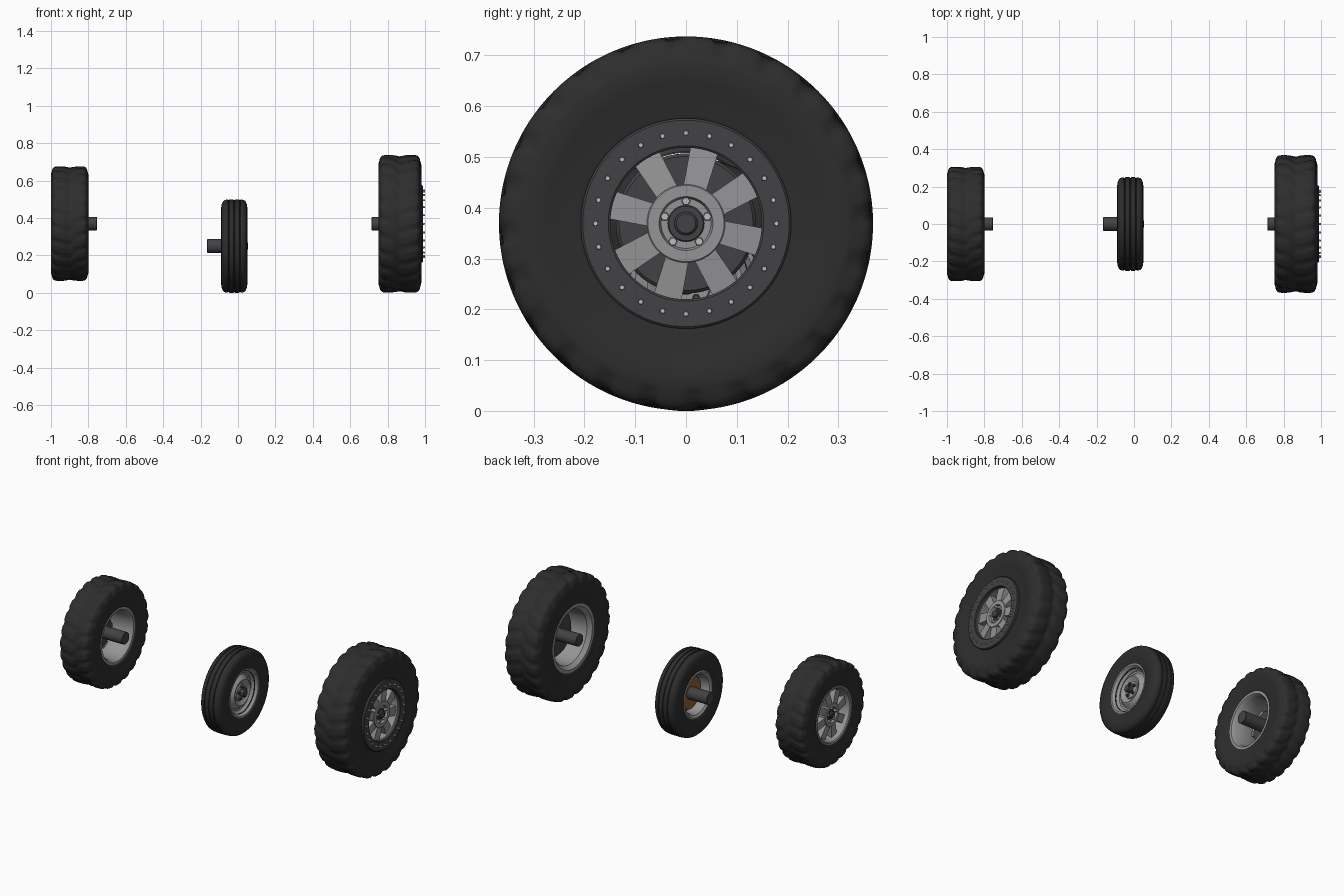
import bpy, bmesh, math
from mathutils import Matrix, Vector

if "Cube" in bpy.data.objects:
    bpy.data.objects.remove(bpy.data.objects["Cube"])

TAU = 2 * math.pi


def material(name, r, g, b):
    m = bpy.data.materials.new(name)
    m.diffuse_color = (r, g, b, 1)
    m.use_nodes = True
    m.node_tree.nodes["Principled BSDF"].inputs["Base Color"].default_value = m.diffuse_color
    return m


RUBBER = material("rubber", 0.026, 0.026, 0.027)
DARK = material("dark_metal", 0.055, 0.055, 0.06)
RIM = material("rim_metal", 0.3, 0.3, 0.31)
COPPER = material("brake_brown", 0.3, 0.12, 0.04)
BRIGHT = material("bolt_metal", 0.5, 0.5, 0.5)


def finish(bm, name, wheel, mat, angle=35):
    """Place a part built in wheel space (+x = outer face, axis at origin)."""
    cx, cz, side = wheel
    for v in bm.verts:
        v.co = Vector((cx + side * v.co.x, v.co.y, cz + v.co.z))
    bmesh.ops.remove_doubles(bm, verts=bm.verts, dist=1e-5)
    bmesh.ops.recalc_face_normals(bm, faces=bm.faces)
    me = bpy.data.meshes.new(name)
    bm.to_mesh(me)
    bm.free()
    ob = bpy.data.objects.new(name, me)
    bpy.context.collection.objects.link(ob)
    me.materials.append(mat)
    bpy.ops.object.select_all(action='DESELECT')
    ob.select_set(True)
    bpy.context.view_layer.objects.active = ob
    bpy.ops.object.shade_smooth_by_angle(angle=math.radians(angle))
    return ob


def lathe(name, wheel, profile, mat, segs=64, shape=None, angle=35):
    """Spin a closed (x, r) profile round the wheel axis."""
    bm = bmesh.new()
    rings = []
    for i in range(segs):
        a = TAU * i / segs
        ring = []
        for x, r in profile:
            if shape:
                x, r = shape(x, r, a)
            ring.append(bm.verts.new((x, r * math.cos(a), r * math.sin(a))))
        rings.append(ring)
    n = len(profile)
    for i in range(segs):
        p, q = rings[i], rings[(i + 1) % segs]
        for j in range(n):
            k = (j + 1) % n
            if profile[j][1] > 0 or profile[k][1] > 0:
                bm.faces.new((p[j], p[k], q[k], q[j]))
    return finish(bm, name, wheel, mat, angle)


def disc(name, wheel, x0, x1, r, mat, bevel=0.002):
    return lathe(name, wheel, [(x0, 0), (x0, r - bevel), (x0 + bevel, r),
                               (x1 - bevel, r), (x1, r - bevel), (x1, 0)], mat, 48)


def bolts(name, wheel, count, ring_r, x0, x1, r, mat, sides=6):
    bm = bmesh.new()
    for i in range(count):
        a = TAU * (i / count + 0.25)
        m = (Matrix.Translation(((x0 + x1) / 2, ring_r * math.cos(a), ring_r * math.sin(a)))
             @ Matrix.Rotation(math.pi / 2, 4, 'Y'))
        bmesh.ops.create_cone(bm, cap_ends=True, segments=sides, radius1=r,
                              radius2=r * 0.85, depth=x1 - x0, matrix=m)
    return finish(bm, name, wheel, mat)


def spokes(name, wheel, count, start, r0, r1, w0, w1, back0, front0, back1, front1, mat):
    """Tapered radial blades, end 0 at the hub and end 1 at the barrel."""
    bm = bmesh.new()
    for i in range(count):
        rot = Matrix.Rotation(math.radians(start) + TAU * i / count, 4, 'X')
        ends = []
        for r, w, b, f in ((r0, w0, back0, front0), (r1, w1, back1, front1)):
            pts = [(b, -w / 2), (f, -w / 2), (f, w / 2), (b, w / 2)]
            ends.append([bm.verts.new(rot @ Vector((x, r, z))) for x, z in pts])
        for j in range(4):
            k = (j + 1) % 4
            bm.faces.new((ends[0][j], ends[0][k], ends[1][k], ends[1][j]))
        bm.faces.new(ends[0])
        bm.faces.new(ends[1])
    return finish(bm, name, wheel, mat)


def off_road_tyre(name, wheel, R, half, bead, lugs=24):
    """Chunky tyre: stepped sidewalls, chevron lugs and a centre groove."""
    mid = bead + 0.46 * (R - bead)
    side = [(0.78, bead - 0.012), (0.92, bead), (0.965, bead + 0.02), (0.985, mid - 0.002),
            (1.0, mid + 0.002), (1.0, 0.86 * R), (0.985, 0.883 * R), (0.955, 0.91 * R),
            (0.93, 0.945 * R), (0.88, 0.975 * R), (0.8, 0.993 * R), (0.68, R),
            (0.55, R), (0.42, R), (0.3, 0.998 * R), (0.18, 0.992 * R), (0.08, 0.983 * R)]
    side = [(x * half, r) for x, r in side]
    profile = side + [(0, 0.98 * R)] + [(-x, r) for x, r in reversed(side)]

    def tread(x, r, a):
        u = abs(x) / half
        skew = 0 if x > 0 else 0.5 * min(1, u * 3)
        wave = math.cos(lugs * a + 2.2 * u + TAU * skew)
        gap = min(1, max(0, -wave * 1.6 - 0.1))
        zone = min(1, max(0, (r / R - 0.885) / 0.06))
        depth = 0.012 + 0.026 * max(0, u - 0.5)
        return x * (1 - 0.025 * gap * zone), r - R * depth * gap * zone

    return lathe(name, wheel, profile, RUBBER, 240, tread, 40)


def axle(name, wheel, x0, x1, r):
    return disc(name, wheel, x0, x1, r, DARK)


def spoked_centre(prefix, wheel, k, face, barrel_r):
    """Spokes, hub, cap and lug nuts; face is the hub front."""
    spokes(prefix + "_spokes", wheel, 8, 31, 0.07 * k, barrel_r + 0.003, 0.046 * k, 0.056 * k,
           face - 0.045, face - 0.004, face - 0.045, face - 0.012, RIM)
    lathe(prefix + "_hub", wheel, [(face - 0.05, 0), (face - 0.05, 0.075 * k), (face - 0.002, 0.077 * k),
                                   (face, 0.075 * k), (face, 0.053 * k), (face - 0.012, 0.049 * k),
                                   (face - 0.012, 0)], RIM)
    disc(prefix + "_hub_flange", wheel, face - 0.014, face - 0.009, 0.036 * k, DARK)
    disc(prefix + "_hub_cap", wheel, face - 0.012, face + 0.006, 0.023 * k, DARK, 0.004)
    bolts(prefix + "_lug_nuts", wheel, 5, 0.044 * k, face - 0.013, face + 0.002, 0.009 * k, BRIGHT)


# Right wheel: large off-road tyre with bolted bead ring
big = (0.865, 0.369, 1)
off_road_tyre("large_tyre", big, 0.368, 0.115, 0.195)
lathe("large_rim_barrel", big, [(-0.108, 0.2), (-0.108, 0.182), (-0.085, 0.162), (0.107, 0.15),
                                (0.107, 0.19), (0.09, 0.185), (0.07, 0.165), (-0.08, 0.172),
                                (-0.09, 0.19)], RIM, 96)
lathe("bead_ring", big, [(0.1, 0.207), (0.119, 0.207), (0.123, 0.203), (0.123, 0.153),
                         (0.12, 0.149), (0.1, 0.149)], DARK, 96)
bolts("bead_ring_bolts", big, 24, 0.178, 0.12, 0.135, 0.0055, BRIGHT, 8)
spoked_centre("large", big, 1, 0.105, 0.15)
disc("large_brake_drum", big, 0.0, 0.04, 0.138, DARK, 0.006)
axle("large_axle", big, -0.15, 0.06, 0.036)

# Left wheel: medium off-road tyre, facing the other way
medium = (-0.9, 0.37, -1)
off_road_tyre("medium_tyre", medium, 0.306, 0.1, 0.165)
lathe("medium_rim_barrel", medium, [(-0.092, 0.168), (-0.092, 0.152), (-0.075, 0.14), (0.05, 0.138),
                                    (0.075, 0.15), (0.092, 0.154), (0.097, 0.16), (0.097, 0.168),
                                    (0.088, 0.172), (0.07, 0.158), (0.045, 0.146), (-0.07, 0.148)], RIM, 96)
spoked_centre("medium", medium, 0.88, 0.084, 0.14)
disc("medium_brake_disc", medium, 0.015, 0.03, 0.095, DARK)
axle("medium_axle", medium, -0.145, 0.05, 0.036)

# Middle wheel: small road tyre on a pressed steel rim
small = (-0.02, 0.25, 1)
side = [(0.046, 0.122), (0.058, 0.135), (0.064, 0.15), (0.069, 0.18), (0.07, 0.205), (0.067, 0.224),
        (0.061, 0.238), (0.052, 0.246), (0.042, 0.2485), (0.034, 0.249), (0.032, 0.245),
        (0.028, 0.245), (0.026, 0.25), (0.01, 0.25), (0.004, 0.25), (0.002, 0.246)]
lathe("small_tyre", small, side + [(-x, r) for x, r in reversed(side)], RUBBER, 96, angle=40)
lathe("small_rim_barrel", small, [(-0.06, 0.142), (-0.064, 0.132), (-0.055, 0.118), (-0.04, 0.112),
                                  (0.03, 0.11), (0.042, 0.122), (0.056, 0.128), (0.062, 0.134),
                                  (0.062, 0.142), (0.054, 0.143), (0.04, 0.13), (0.025, 0.118),
                                  (-0.035, 0.12), (-0.052, 0.128)], RIM, 96)
lathe("small_rim_dish", small, [(0.01, 0), (0.01, 0.113), (0.028, 0.113), (0.026, 0.1), (0.032, 0.092),
                                (0.046, 0.084), (0.05, 0.076), (0.046, 0.066), (0.038, 0.058),
                                (0.036, 0.05), (0.042, 0.047), (0.042, 0)], RIM, 96)
disc("small_hub_cap", small, 0.04, 0.073, 0.021, DARK, 0.004)
bolts("small_lug_nuts", small, 5, 0.034, 0.04, 0.056, 0.008, DARK)
disc("small_brake_disc", small, -0.012, 0.004, 0.098, COPPER)
axle("small_axle", small, -0.145, 0.02, 0.037)
